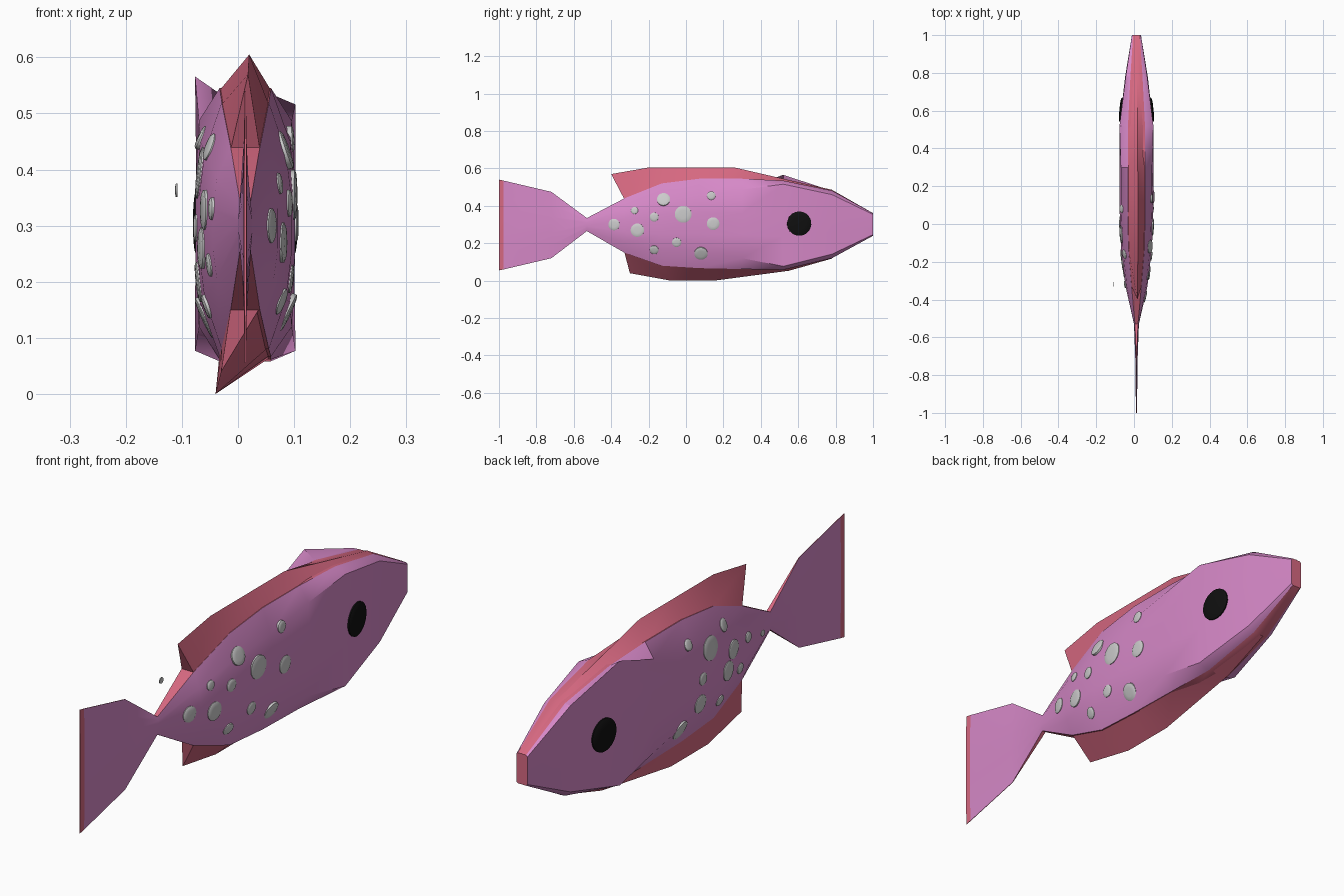
import bpy, bmesh, math
from mathutils import Vector
from mathutils.bvhtree import BVHTree

if "Cube" in bpy.data.objects:
    bpy.data.objects.remove(bpy.data.objects["Cube"])

CX = 0.013  # the fish sits slightly off centre


def material(name, rgb):
    m = bpy.data.materials.new(name)
    m.diffuse_color = (*rgb, 1)
    m.use_nodes = True
    m.node_tree.nodes["Principled BSDF"].inputs["Base Color"].default_value = m.diffuse_color
    return m


PINK = material("pink", (0.68, 0.25, 0.58))
RED = material("red", (0.68, 0.14, 0.22))
BLACK = material("black", (0.005, 0.005, 0.005))


def finish(name, bm, mats, angle=35):
    bmesh.ops.recalc_face_normals(bm, faces=bm.faces)
    me = bpy.data.meshes.new(name)
    bm.to_mesh(me)
    ob = bpy.data.objects.new(name, me)
    bpy.context.collection.objects.link(ob)
    for m in mats:
        me.materials.append(m)
    bpy.ops.object.select_all(action='DESELECT')
    ob.select_set(True)
    bpy.context.view_layer.objects.active = ob
    bpy.ops.object.shade_smooth_by_angle(angle=math.radians(angle))
    return ob


# Body stations: y, top, bottom, half width, edge half width, shoulder drop, shoulder width, left lift
STATIONS = [
    (1.0, .36, .24, .024, .018, .05, 1.0, 0),
    (.78, .482, .12, .060, .032, .06, .95, .02),
    (.52, .535, .058, .087, .045, .04, 1.03, .05),
    (.30, .545, .062, .089, .046, .12, .93, .0),
    (.07, .545, .067, .089, .046, .2, .90, 0),
    (-.13, .52, .08, .082, .042, .2, .88, 0),
    (-.33, .44, .15, .058, .026, .2, .88, 0),
    (-.53, .335, .265, .013, .008, .2, .9, 0),
    (-.72, .475, .12, .006, .001, .2, .6, 0),
    (-.975, .535, .06, .003, .001, .2, .9, 0),
    (-1.0, .54, .055, .002, .001, .2, .9, 0)]


def ring(st):
    y, zt, zb, w, e, drop, s, lift = st
    h = zt - zb
    half = [(e, zt), (s * w, zt - drop * h), (w, zb + .62 * h), (w, zb + .38 * h),
            (s * w, zb + drop * h), (e, zb)]
    right = [Vector((CX + x, y, z)) for x, z in half]
    left = [Vector((CX - x, y, z)) for x, z in half]
    left[1].z += lift
    return right + left[::-1]


# Body with red strip between the two sides
bm = bmesh.new()
rings = [[bm.verts.new(p) for p in ring(s)] for s in STATIONS]
n = len(rings[0])
for i in range(len(rings) - 1):
    for k in range(n):
        a, b = rings[i], rings[i + 1]
        f = bm.faces.new((a[k], a[(k + 1) % n], b[(k + 1) % n], b[k]))
        f.material_index = int(k in (5, 11) or i == len(rings) - 2)
for r in (rings[0], rings[-1]):
    bm.faces.new(r).material_index = 1
finish("fish_body", bm, [PINK, RED])
bm.normal_update()
tree = BVHTree.FromBMesh(bm)


def base(y, col):
    for a, b in zip(STATIONS, STATIONS[1:]):
        if a[0] >= y >= b[0]:
            t = (a[0] - y) / (a[0] - b[0])
            return a[col] + t * (b[col] - a[col])


# Fins: rows of base y, ridge y, ridge z, ridge x
def fin(name, rows, col, sink):
    fm = bmesh.new()
    rr = []
    for yb, yr, zr, xr in rows:
        e, z = base(yb, 4), base(yb, col) + sink
        rr.append([fm.verts.new(p) for p in
                   ((CX - e, yb, z), (xr, yr, zr), (CX + e, yb, z))])
    for a, b in zip(rr, rr[1:]):
        for k in range(3):
            j = (k + 1) % 3
            fm.faces.new((a[k], a[j], b[j], b[k]))
    fm.faces.new(rr[0])
    fm.faces.new(rr[-1])
    finish(name, fm, [RED], 30)


fin("back_fin", [(1, 1, .361, .013), (.78, .78, .486, .016), (.52, .52, .545, .018),
                 (.30, .26, .605, .02), (.07, .07, .605, .02), (-.13, -.20, .605, .02),
                 (-.33, -.40, .57, .018)], 1, -.004)
fin("belly_fin", [(.78, .78, .118, .0), (.52, .55, .053, -.02), (.30, .15, 0, -.04),
                  (.07, .03, 0, -.04), (-.13, -.08, 0, -.04), (-.33, -.30, .04, -.03)], 2, .004)
bm.free()


# Discs pressed on the flanks, facing along the surface
def disc(name, side, y, z, r, depth, mat=None):
    p, nrm, _, _ = tree.ray_cast(Vector((side, y, z)), Vector((-side, 0, 0)))
    if nrm.x * side < 0:
        nrm = -nrm
    put(name, p, nrm, r, depth, mat)


def put(name, p, nrm, r, depth, mat=None):
    dm = bmesh.new()
    prof = [(1, -depth), (1, depth * .4), (.85, depth * .8), (.5, depth)]
    rot = Vector((0, 0, 1)).rotation_difference(nrm).to_matrix()
    rows = [[dm.verts.new(p + rot @ Vector((r * q * math.cos(t * math.tau / 24),
                                            r * q * math.sin(t * math.tau / 24), h)))
             for t in range(24)] for q, h in prof]
    for a, b in zip(rows, rows[1:]):
        for k in range(24):
            j = (k + 1) % 24
            dm.faces.new((a[k], a[j], b[j], b[k]))
    dm.faces.new(rows[0])
    dm.faces.new(rows[-1])
    finish(name, dm, [mat] if mat else [])


for side in (1, -1):
    disc("eye", side, .605, .305, .065, .012, BLACK)

RIGHT = [(-.12, .435, .035), (-.015, .355, .045), (-.385, .30, .031), (-.26, .27, .036),
         (-.275, .375, .019), (-.17, .34, .024), (-.05, .205, .025), (-.17, .165, .024),
         (.08, .145, .036), (.135, .455, .023), (.145, .305, .034)]
LEFT = [(.08, .457, .022), (-.055, .394, .046), (-.16, .44, .025), (-.21, .328, .036),
        (-.32, .33, .02), (-.17, .26, .037), (-.264, .23, .021), (0, .296, .024),
        (.01, .2, .036), (-.13, .156, .022), (.12, .135, .04)]
for side, spots in ((1, RIGHT), (-1, LEFT)):
    for y, z, r in spots:
        disc("spot", side, y, z, r, .006)
# One small loose spot beside the left flank
put("loose_spot", Vector((-.11, -.32, .363)), Vector((-1, 0, 0)), .012, .002)
